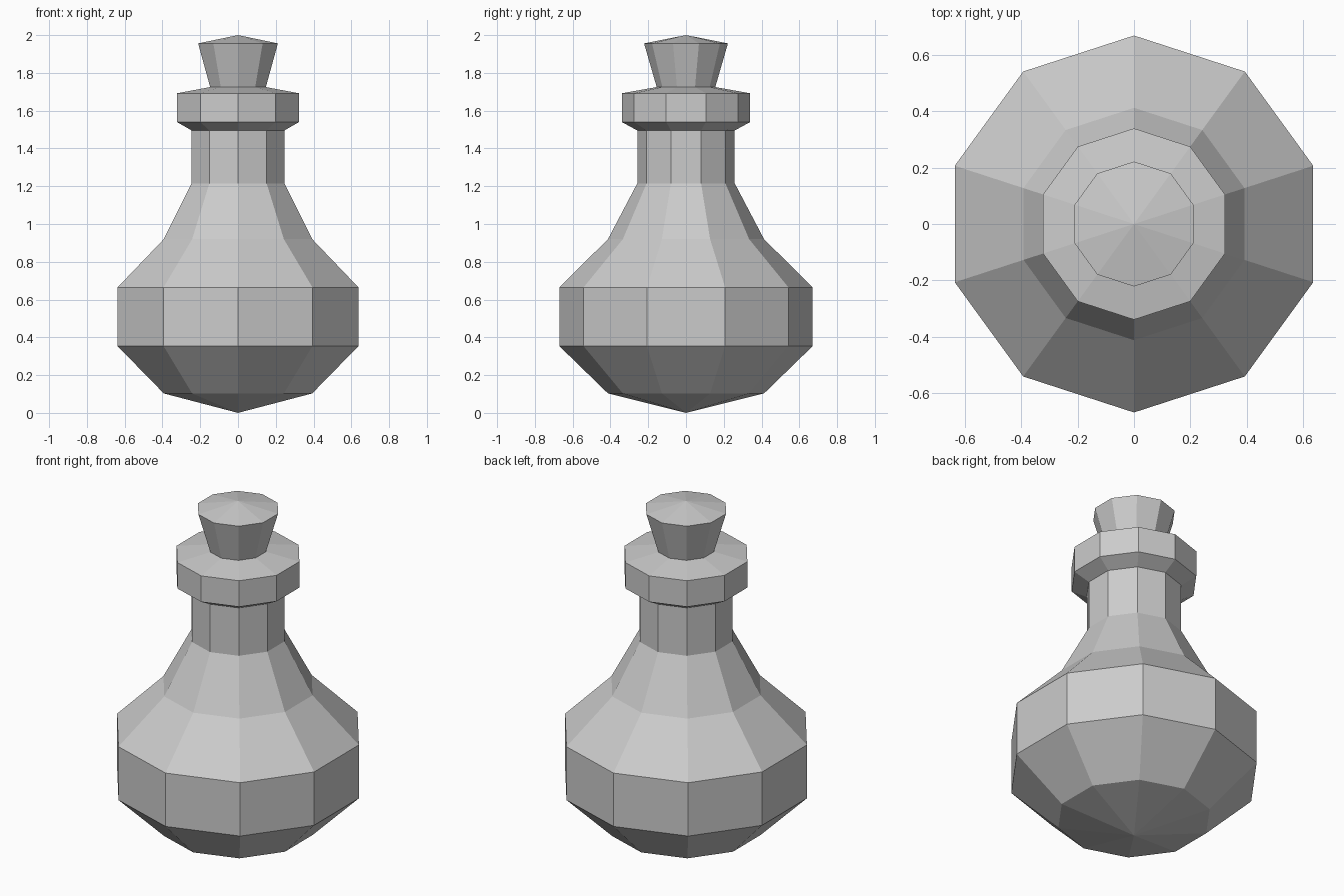
import bpy
import bmesh
from math import pi, cos, sin

if "Cube" in bpy.data.objects:
    bpy.data.objects.remove(bpy.data.objects["Cube"])

SIDES = 10


def lathe(name, profile):
    """Revolve (radius, z) points into a flat-faced ten-sided solid; radius 0 makes a tip."""
    bm = bmesh.new()
    rings = []
    for r, z in profile:
        if r == 0:
            rings.append([bm.verts.new((0, 0, z))] * SIDES)
        else:
            angles = [pi / 2 + 2 * pi * i / SIDES for i in range(SIDES)]
            rings.append([bm.verts.new((r * cos(a), r * sin(a), z)) for a in angles])
    for low, high in zip(rings, rings[1:]):
        for i in range(SIDES):
            j = (i + 1) % SIDES
            corners = dict.fromkeys((low[i], low[j], high[j], high[i]))
            bm.faces.new(list(corners))
    bmesh.ops.recalc_face_normals(bm, faces=bm.faces)
    mesh = bpy.data.meshes.new(name)
    bm.to_mesh(mesh)
    bm.free()
    obj = bpy.data.objects.new(name, mesh)
    bpy.context.collection.objects.link(obj)
    # Open rims meet each other, so make sure the faces point away from the axis
    side = max(mesh.polygons, key=lambda p: p.center.xy.length)
    if side.normal.xy.dot(side.center.xy) < 0:
        mesh.flip_normals()
    return obj


# Bottle: pointed base, round belly, neck and collar, up to the stopper's foot
lathe("bottle", [
    (0, 0), (0.413, 0.103), (0.67, 0.353), (0.67, 0.665), (0.413, 0.92),
    (0.258, 1.215), (0.258, 1.495), (0.34, 1.54), (0.34, 1.692), (0.155, 1.725),
])

# Stopper: flared plug with a low pointed top
lathe("stopper", [(0.155, 1.725), (0.222, 1.956), (0, 2.0)])
